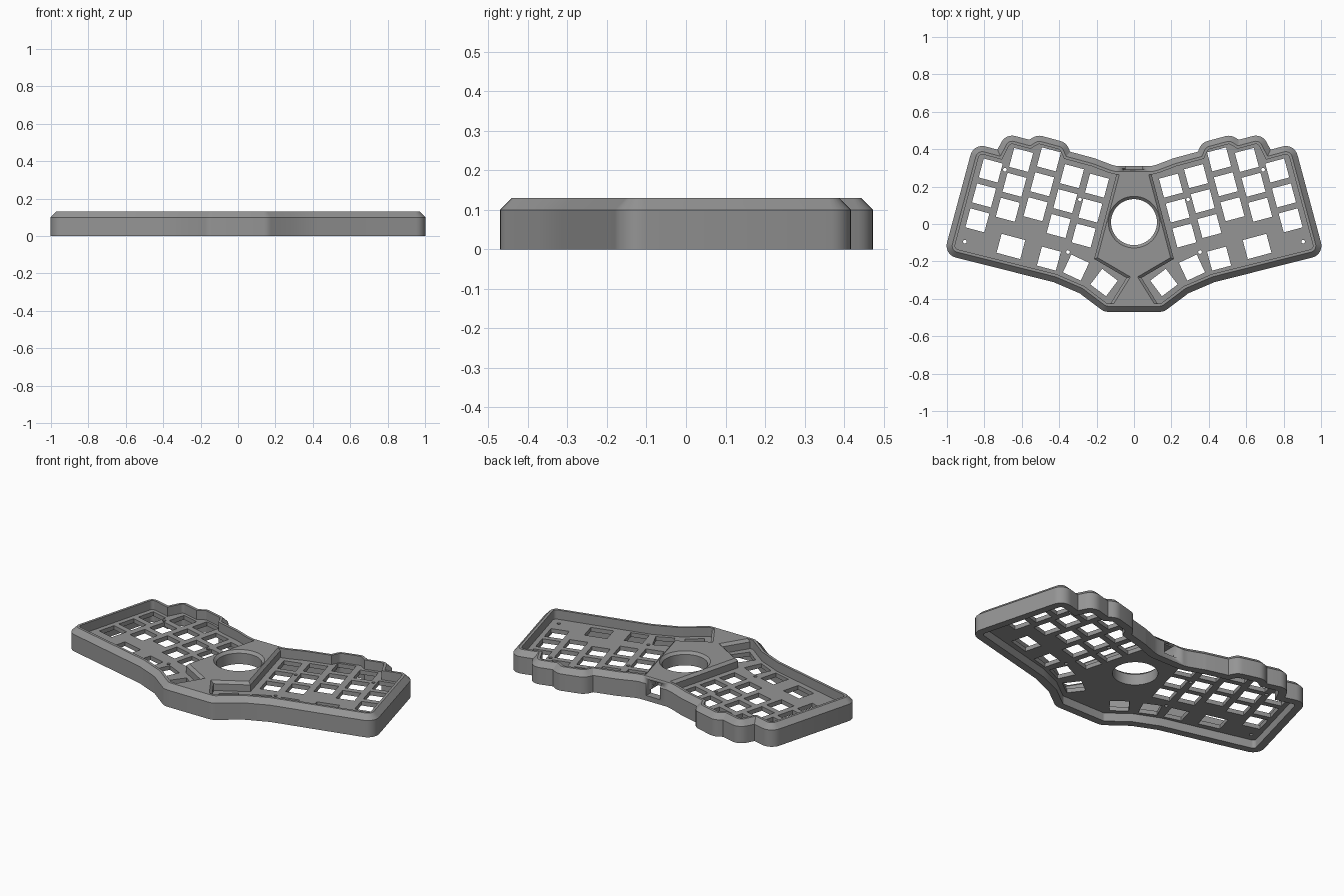
import bpy, bmesh, math
from mathutils import Vector

if "Cube" in bpy.data.objects:
    bpy.data.objects.remove(bpy.data.objects["Cube"])

TILT = math.radians(15)
PLATE_Z, PLATE_TOP, TOP = 0.05, 0.075, 0.13
HOLE_R, HOLE_Y = 0.123, 0.01

grey = bpy.data.materials.new("case grey")
grey.diffuse_color = (0.3, 0.3, 0.3, 1)
grey.use_nodes = True
grey.node_tree.nodes["Principled BSDF"].inputs["Base Color"].default_value = grey.diffuse_color


def uv(u, v):
    """Point in the tilted frame of the right hand half."""
    c, s = math.cos(TILT), math.sin(TILT)
    return (u * c - v * s, u * s + v * c)


def mirrored(right):
    return right + [(-x, y) for x, y in reversed(right)]


def offset(points, d):
    """Grow a counter-clockwise outline, rounding its outer corners."""
    out, n = [], len(points)
    for i in range(n):
        a, p, b = (Vector(points[(i + k) % n]) for k in (-1, 0, 1))
        e, f = (p - a).normalized(), (b - p).normalized()
        n1, n2 = Vector((e.y, -e.x)), Vector((f.y, -f.x))
        turn = math.atan2(e.x * f.y - e.y * f.x, e.dot(f))
        if turn > 0.1:
            steps = max(2, round(turn / 0.22))
            a0 = math.atan2(n1.y, n1.x)
            for k in range(steps + 1):
                t = a0 + turn * k / steps
                out.append((p.x + d * math.cos(t), p.y + d * math.sin(t)))
        else:
            q = p + (n1 + n2) * (d / (1 + n1.dot(n2)))
            out.append((q.x, q.y))
    return out


def finish(name, mesh):
    ob = bpy.data.objects.new(name, mesh)
    bpy.context.collection.objects.link(ob)
    mesh.materials.clear()
    mesh.materials.append(grey)
    mesh.shade_smooth()
    mesh.set_sharp_from_angle(angle=math.radians(25))
    return ob


def slab(name, outlines, z0, z1, chamfer=0):
    """Extruded flat shape; every outline after the first is a hole."""
    cu = bpy.data.curves.new(name, 'CURVE')
    cu.dimensions, cu.fill_mode = '2D', 'BOTH'
    cu.extrude = (z1 - z0) / 2
    for pts in outlines:
        sp = cu.splines.new('POLY')
        sp.points.add(len(pts) - 1)
        for q, (x, y) in zip(sp.points, pts):
            q.co = (x, y, 0, 1)
        sp.use_cyclic_u = True
    tmp = bpy.data.objects.new(name + " curve", cu)
    bpy.context.collection.objects.link(tmp)
    deps = bpy.context.evaluated_depsgraph_get()
    mesh = bpy.data.meshes.new_from_object(tmp.evaluated_get(deps))
    bpy.data.objects.remove(tmp)
    bm = bmesh.new()
    bm.from_mesh(mesh)
    bmesh.ops.remove_doubles(bm, verts=bm.verts, dist=1e-5)
    bmesh.ops.translate(bm, verts=bm.verts, vec=(0, 0, (z0 + z1) / 2))
    bmesh.ops.recalc_face_normals(bm, faces=bm.faces)
    if chamfer:
        rim = [e for e in bm.edges if len(e.link_faces) == 2
               and min(v.co.z for v in e.verts) > z1 - 1e-4
               and e.calc_face_angle() > 0.5]
        bmesh.ops.bevel(bm, geom=rim, offset=chamfer, segments=1,
                        affect='EDGES', clamp_overlap=False)
    bm.to_mesh(mesh)
    bm.free()
    return finish(name, mesh)


def rect(x, y, w, h, angle):
    c, s = math.cos(angle), math.sin(angle)
    return [(x + i * w / 2 * c - j * h / 2 * s, y + i * w / 2 * s + j * h / 2 * c)
            for i, j in ((-1, -1), (1, -1), (1, 1), (-1, 1))]


def circle(x, y, r, n):
    return [(x + r * math.cos(2 * math.pi * k / n), y + r * math.sin(2 * math.pi * k / n))
            for k in range(n)]


# Case outline, stepped around the finger columns
core = mirrored([(0.137, -0.405), (0.2575, -0.314), (0.409, -0.249),
                 uv(0.875, -0.355), uv(0.875, 0.13), uv(0.755, 0.13),
                 uv(0.735, 0.225), uv(0.63, 0.225), uv(0.595, 0.262),
                 uv(0.495, 0.262), uv(0.46, 0.22), uv(0.30, 0.22),
                 (0.14, 0.255), (0.1, 0.245)])

# Surrounding wall with a chamfered outer top edge
bm = bmesh.new()
loops = [[bm.verts.new((x, y, z)) for x, y in offset(core, d)]
         for d, z in ((0.065, 0), (0.065, 0.1), (0.035, TOP), (0.02, TOP), (0.02, 0))]
for a, b in zip(loops, loops[1:] + loops[:1]):
    for i in range(len(a)):
        j = (i + 1) % len(a)
        bm.faces.new((a[i], a[j], b[j], b[i]))
bmesh.ops.recalc_face_normals(bm, faces=bm.faces)
mesh = bpy.data.meshes.new("wall")
bm.to_mesh(mesh)
bm.free()
wall = finish("wall", mesh)

# Switch openings and screw holes for the right half, then mirrored
KEY = 0.105
holes = []
for col, v in enumerate((0.147, 0.161, 0.216, 0.175, 0.078)):
    for row in range(3):
        holes.append(rect(*uv(0.244 + 0.1425 * col, v - 0.138 * row), KEY, KEY, TILT))
for x, y, w, deg in ((0.658, -0.12, 0.131, 15), (0.455, -0.185, KEY, 15),
                     (0.31, -0.233, KEY, 25), (0.16, -0.313, KEY, 37)):
    holes.append(rect(x, y, w, KEY, math.radians(deg)))
for x, y in ((0.69, 0.29), (0.289, 0.131), (0.353, -0.15), (0.904, -0.094)):
    holes.append(circle(x, y, 0.01, 12))
holes += [[(-x, y) for x, y in h] for h in holes]

# Switch plate
centre_hole = circle(0, HOLE_Y, HOLE_R, 48)
plate = slab("switch_plate", [offset(core, 0.022), centre_hole] + holes, PLATE_Z, PLATE_TOP)

# Raised centre console with a chamfered round opening
console = slab("centre_console",
               [mirrored([(0.135, -0.44), (0.04, -0.288), (0.213, -0.187), (0.09, 0.28)]),
                centre_hole], PLATE_Z + 0.002, TOP, 0.015)

# Cable port through the back wall
bm = bmesh.new()
bmesh.ops.create_cube(bm, size=1)
for v in bm.verts:
    v.co = (v.co.x * 0.09, 0.3 + v.co.y * 0.2, 0.074 + v.co.z * 0.088)
mesh = bpy.data.meshes.new("port_cutter")
bm.to_mesh(mesh)
bm.free()
cutter = finish("port_cutter", mesh)
cutter.hide_render = True
cutter.display_type = 'WIRE'
for ob in (wall, plate, console):
    mod = ob.modifiers.new("cable port", 'BOOLEAN')
    mod.operation, mod.solver, mod.object = 'DIFFERENCE', 'EXACT', cutter
